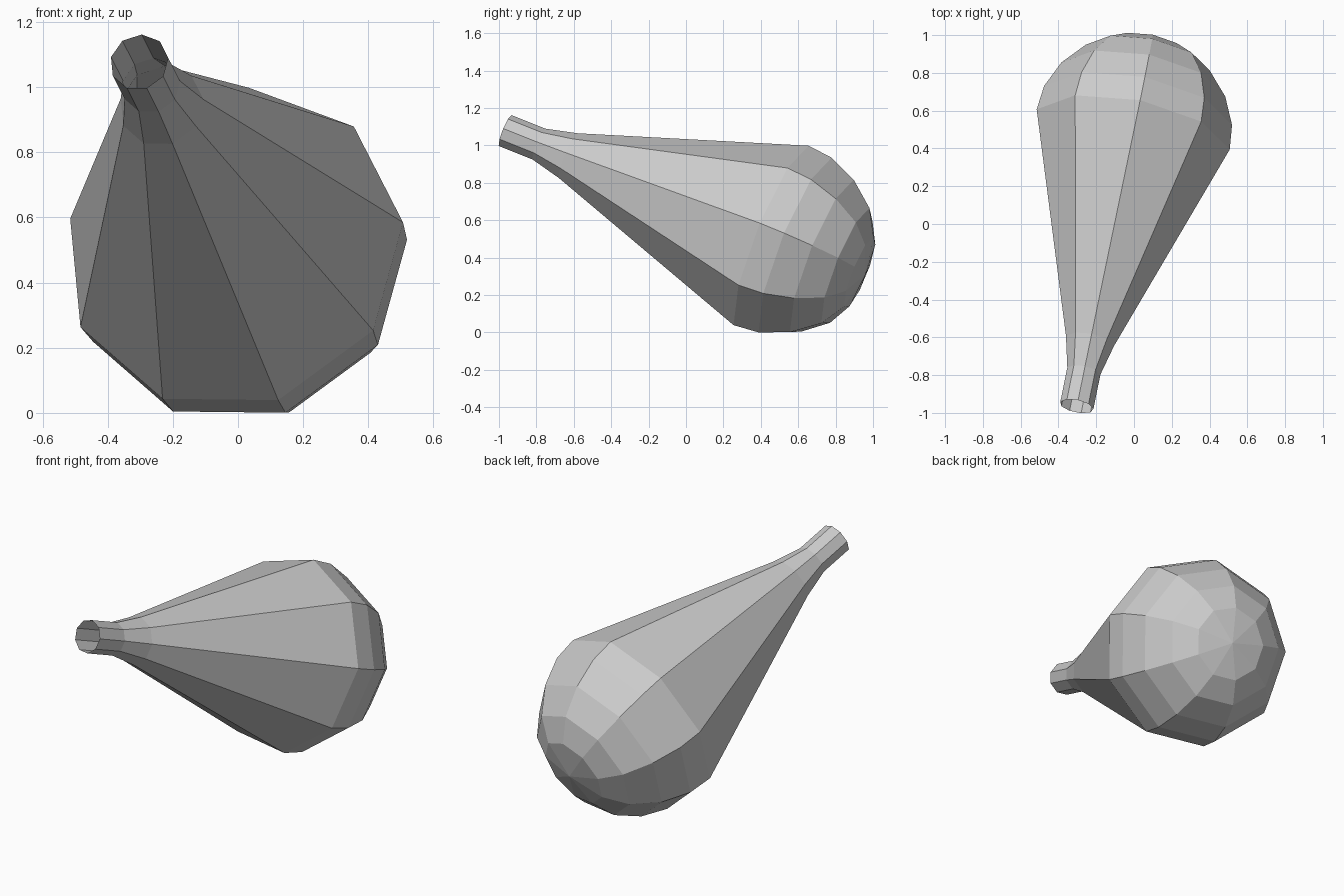
import bpy, bmesh, math
from mathutils import Vector

if "Cube" in bpy.data.objects:
    bpy.data.objects.remove(bpy.data.objects["Cube"])

SIDES = 9
centre = Vector((-0.012, 0.468, 0.505))                  # middle of the widest ring
axis = Vector((0.292, 1.435, -0.573)).normalized()       # neck towards rounded end
up = Vector((0.043, 0.18, 0.49))
up = (up - axis * up.dot(axis)).normalized()
side = axis.cross(up)

# (distance along axis, radius): open neck, flare, widest ring, rounded end
profile = [(-1.57, 0.091), (-1.372, 0.091), (-1.2, 0.132), (0.0, 0.53),
           (0.14, 0.516), (0.295, 0.45), (0.43, 0.34), (0.505, 0.207)]
POLE = 0.538

bm = bmesh.new()
rings = []
for t, r in profile:
    ring = []
    for k in range(SIDES):
        a = 2 * math.pi * k / SIDES
        ring.append(bm.verts.new(centre + axis * t + (up * math.cos(a) + side * math.sin(a)) * r))
    rings.append(ring)

# side walls
for lower, upper in zip(rings, rings[1:]):
    for k in range(SIDES):
        n = (k + 1) % SIDES
        bm.faces.new((lower[k], lower[n], upper[n], upper[k]))

# rounded tip
pole = bm.verts.new(centre + axis * POLE)
for k in range(SIDES):
    bm.faces.new((rings[-1][k], rings[-1][(k + 1) % SIDES], pole))

bm.normal_update()
mesh = bpy.data.meshes.new("bulb_body")
bm.to_mesh(mesh)
bm.free()
bpy.context.collection.objects.link(bpy.data.objects.new("bulb_body", mesh))
